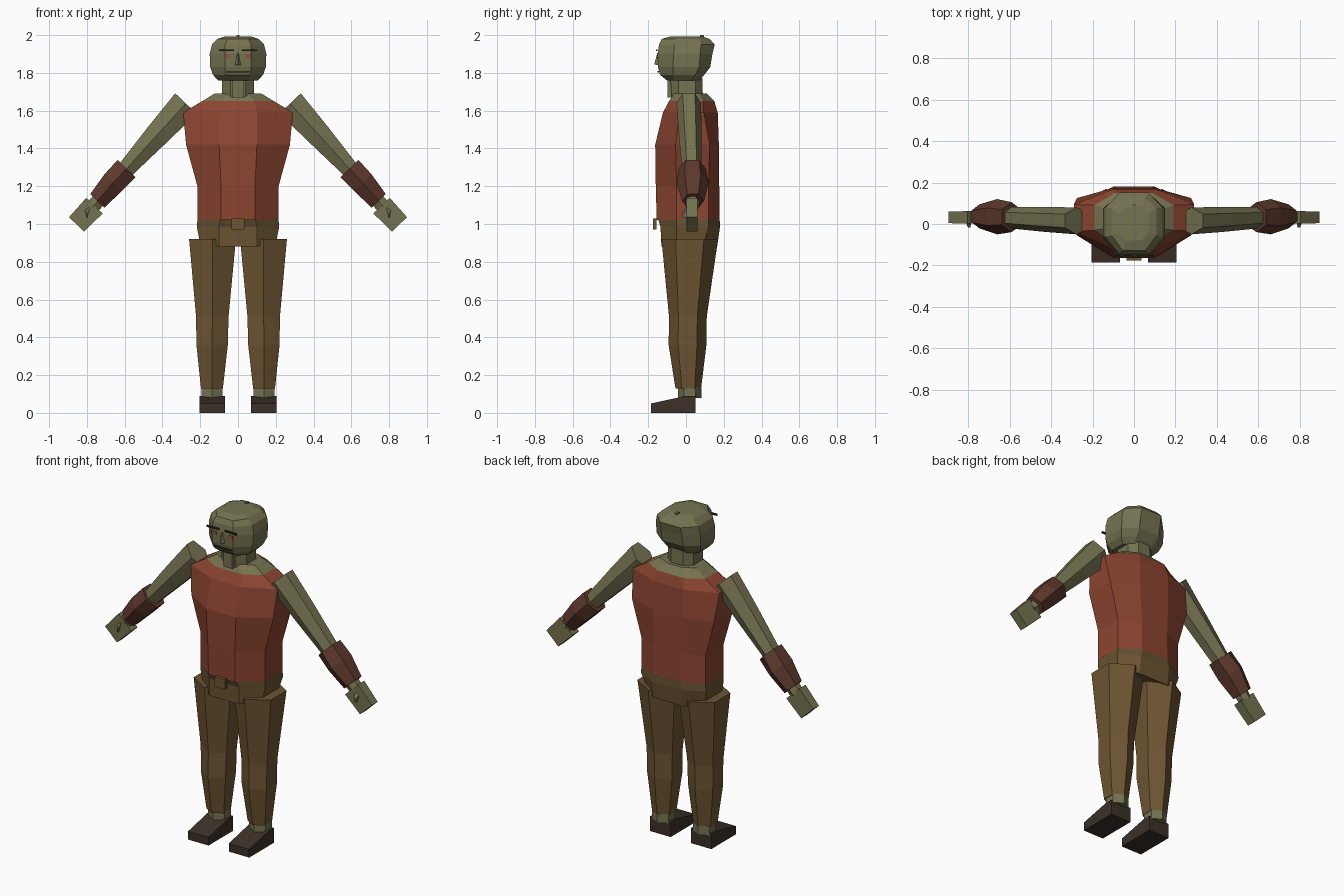
import bpy, bmesh
from mathutils import Vector

cube = bpy.data.objects.get("Cube")
if cube:
    bpy.data.objects.remove(cube, do_unlink=True)


def material(name, r, g, b):
    m = bpy.data.materials.new(name)
    m.use_nodes = True
    m.diffuse_color = (r, g, b, 1)
    m.node_tree.nodes["Principled BSDF"].inputs["Base Color"].default_value = (r, g, b, 1)
    return m


SKIN = material("olive_skin", .18, .172, .082)
RED = material("rust_red_shirt", .265, .06, .031)
PANTS = material("brown_trousers", .155, .092, .032)
BELT = material("dark_olive_waist", .125, .085, .032)
CUFF = material("maroon_leather", .11, .04, .026)
SHOE = material("dark_shoe_leather", .045, .031, .021)
EYE = material("orange_eye", .32, .08, .035)
DARK = material("dark_line", .03, .026, .014)


def loft(name, rings, mat):
    """Skin a stack of equal-sized rings and cap both ends."""
    bm = bmesh.new()
    rows = [[bm.verts.new(p) for p in ring] for ring in rings]
    n = len(rows[0])
    for a, b in zip(rows, rows[1:]):
        for i in range(n):
            j = (i + 1) % n
            bm.faces.new((a[i], a[j], b[j], b[i]))
    bm.faces.new(rows[0])
    bm.faces.new(rows[-1])
    bmesh.ops.recalc_face_normals(bm, faces=bm.faces)
    mesh = bpy.data.meshes.new(name)
    bm.to_mesh(mesh)
    bm.free()
    mesh.materials.append(mat)
    obj = bpy.data.objects.new(name, mesh)
    bpy.context.collection.objects.link(obj)
    return obj


def body_ring(z, w, fx, front, s1, s2, back, drop=0):
    """Eight-sided ring: flat front, flat back, flat sides."""
    half = [(fx, front, z - drop), (w, s1, z), (w, s2, z), (fx, back, z - drop)]
    return half + [(-x, y, h) for x, y, h in reversed(half)]


def limb_ring(side, x, y, z, h, d, up=(1, 0), square=False):
    """Ring across a limb: hexagon pointing to front and back, or a rectangle."""
    if square:
        pts = [(-d, -h), (-d, h), (d, h), (d, -h)]
    else:
        pts = [(-d, 0), (-d / 2, h), (d / 2, h), (d, 0), (d / 2, -h), (-d / 2, -h)]
    return [(side * (x + up[0] * u), y + v, z + up[1] * u) for v, u in pts]


def box(name, x, y, z, mat):
    return loft(name, [[(a, y[0], z[0]), (a, y[1], z[0]), (a, y[1], z[1]), (a, y[0], z[1])]
                       for a in x], mat)


# Torso, shoulders and hips
collar = body_ring(1.65, .19, .09, -.09, -.03, .09, .15)
loft("shirt", [
    body_ring(1.02, .215, .09, -.155, -.05, .12, .178),
    body_ring(1.20, .215, .09, -.16, -.05, .12, .176),
    body_ring(1.42, .275, .1, -.163, -.055, .125, .174),
    body_ring(1.59, .29, .1, -.122, -.036, .094, .168),
    collar], RED)
loft("shoulders", [collar, body_ring(1.69, .125, .05, -.065, -.02, .07, .11)], SKIN)
loft("waist", [
    body_ring(.985, .218, .1, -.135, -.05, .12, .18),
    body_ring(1.03, .214, .09, -.15, -.05, .12, .178)], BELT)
loft("hips", [
    body_ring(.92, .205, .1, -.13, -.05, .1, .165, drop=.04),
    body_ring(.985, .218, .1, -.135, -.05, .12, .18)], PANTS)
box("buckle", (-.035, .035), (-.176, -.155), (.97, 1.03), PANTS)

# Neck and head
loft("neck", [body_ring(z, .085, .04, f, -.04, .05, b)
              for z, f, b in ((1.66, -.075, .09), (1.8, -.085, .085))], SKIN)
box("throat", (-.03, .03), (-.098, -.05), (1.67, 1.77), SKIN)
loft("head", [
    body_ring(1.76, .105, .055, -.10, -.06, .03, .07),
    body_ring(1.79, .133, .065, -.138, -.07, .05, .097),
    body_ring(1.83, .147, .07, -.148, -.07, .07, .128),
    body_ring(1.90, .15, .07, -.15, -.065, .075, .14),
    body_ring(1.95, .138, .068, -.143, -.06, .08, .152),
    body_ring(1.98, .108, .055, -.128, -.055, .075, .125),
    body_ring(1.993, .07, .035, -.08, -.04, .05, .085)], SKIN)
box("crown_knob", (-.008, .008), (.075, .095), (1.98, 2.0), SKIN)
loft("nose", [
    [(-.018, -.145, 1.84), (.018, -.145, 1.84), (0, -.168, 1.845)],
    [(-.007, -.146, 1.905), (.007, -.146, 1.905), (0, -.152, 1.905)]], SKIN)
box("mouth", (-.06, .06), (-.15, -.143), (1.803, 1.81), DARK)

for side, label in ((1, "left"), (-1, "right")):
    # Face details
    box(label + "_eye", (side * .04, side * .07), (-.153, -.145), (1.88, 1.9), EYE)
    box(label + "_brow", (side * .02, side * .1), (-.16, -.151), (1.915, 1.925), DARK)

    # Arm, cuff and hand along a sloping axis
    up = Vector((.72, .69)).normalized()

    def arm_ring(*args, **kw):
        return limb_ring(side, *args, up=up, **kw)

    loft(label + "_arm", [
        arm_ring(.276, .015, 1.638, .078, .065),
        arm_ring(.43, .022, 1.47, .064, .06),
        arm_ring(.59, .03, 1.293, .046, .052),
        arm_ring(.77, .035, 1.09, .036, .035)], SKIN)
    loft(label + "_cuff", [
        arm_ring(.59, .033, 1.293, .066, .072),
        arm_ring(.66, .035, 1.22, .064, .085),
        arm_ring(.745, .037, 1.122, .052, .058)], CUFF)
    loft(label + "_hand", [
        arm_ring(.76, .032, 1.097, .06, .03, square=True),
        arm_ring(.855, .032, .998, .055, .028, square=True)], SKIN)
    loft(label + "_thumb", [
        [(side * .785, .004, 1.09), (side * .81, .004, 1.075), (side * .80, .004, 1.03)],
        [(side * .79, -.018, 1.06), (side * .80, -.018, 1.055), (side * .797, -.018, 1.035)]], SKIN)

    # Trouser leg, ankle and shoe
    loft(label + "_trouser_leg", [
        limb_ring(side, .138, .012, .13, .058, .068),
        limb_ring(side, .137, .008, .36, .083, .1),
        limb_ring(side, .136, .01, .51, .086, .1),
        limb_ring(side, .135, .02, .92, .124, .15)], PANTS)
    loft(label + "_ankle", [limb_ring(side, .137, .02, z, .055, .062)
                            for z in (.08, .135)], SKIN)
    loft(label + "_shoe", [[(side * x, .05, 0), (side * x, .05, .09), (side * x, .0, .09),
                            (side * x, -.185, .05), (side * x, -.185, 0)]
                           for x in (.068, .205)], SHOE)
